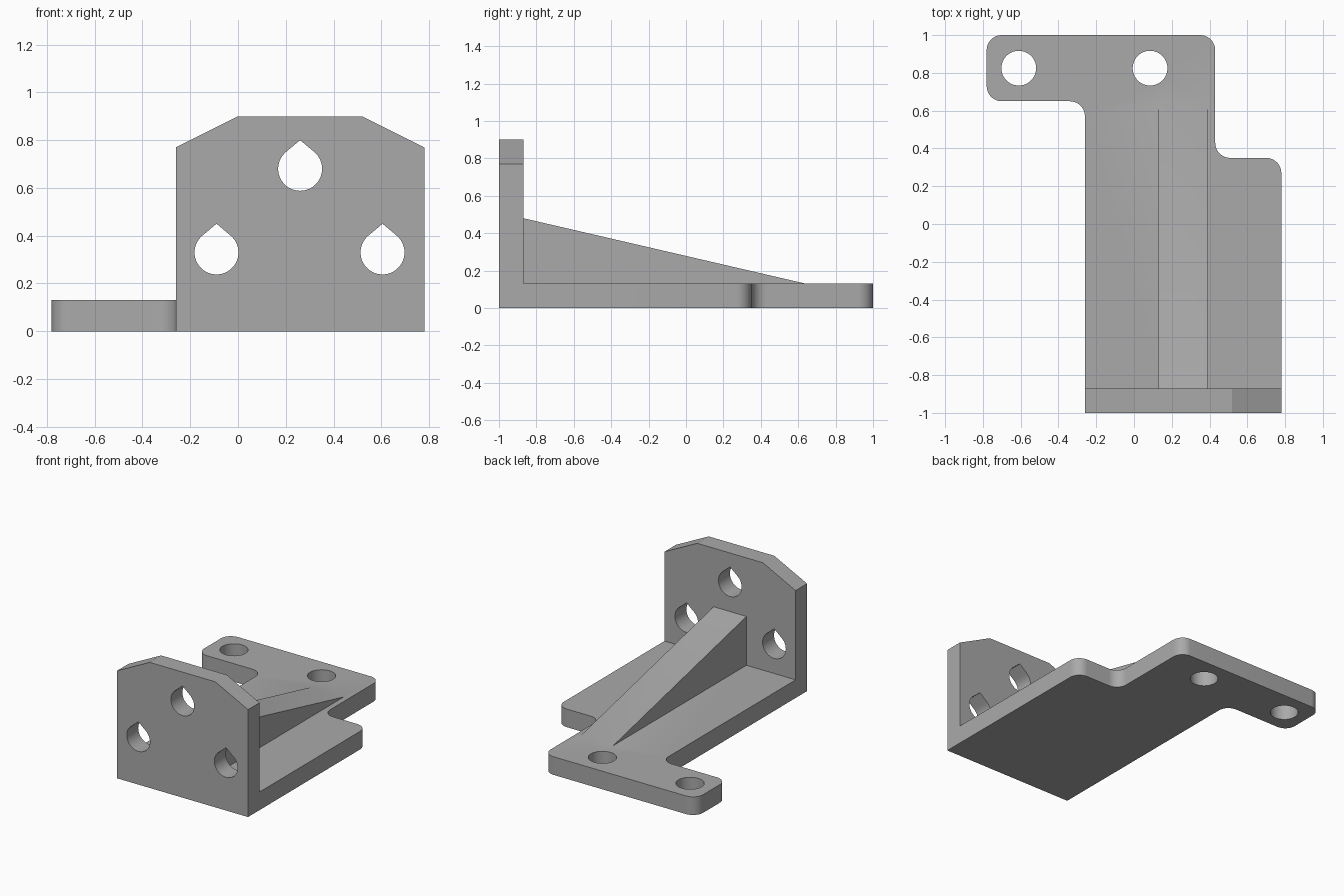
import bpy, bmesh
from math import acos, cos, sin, pi, tan, radians
from mathutils import Vector

if "Cube" in bpy.data.objects:
    bpy.data.objects.remove(bpy.data.objects["Cube"], do_unlink=True)

grey = bpy.data.materials.new("plain grey")
grey.use_nodes = True
colour = (0.4, 0.4, 0.4, 1)
grey.diffuse_color = colour
grey.node_tree.nodes["Principled BSDF"].inputs["Base Color"].default_value = colour

T = 0.13          # wall thickness
R = 0.092         # hole radius


def prism(name, outline, axis, low, high):
    """Extrude a 2D outline along x, y or z."""
    place = {"x": lambda a, b, d: (d, a, b),
             "y": lambda a, b, d: (a, d, b),
             "z": lambda a, b, d: (a, b, d)}[axis]
    bm = bmesh.new()
    face = bm.faces.new([bm.verts.new(place(a, b, low)) for a, b in outline])
    step = Vector(place(0, 0, high - low))
    new = bmesh.ops.extrude_face_region(bm, geom=[face])["geom"]
    bmesh.ops.translate(bm, vec=step, verts=[v for v in new if isinstance(v, bmesh.types.BMVert)])
    bmesh.ops.recalc_face_normals(bm, faces=bm.faces)
    mesh = bpy.data.meshes.new(name)
    bm.to_mesh(mesh)
    bm.free()
    mesh.materials.append(grey)
    obj = bpy.data.objects.new(name, mesh)
    bpy.context.collection.objects.link(obj)
    return obj


def rounded(corners, steps=10):
    """Round each (x, y, radius) corner of a right-angled outline."""
    points = []
    for i, (x, y, r) in enumerate(corners):
        p = Vector((x, y))
        if r == 0:
            points.append(p)
            continue
        u = (Vector(corners[i - 1][:2]) - p).normalized()
        v = (Vector(corners[(i + 1) % len(corners)][:2]) - p).normalized()
        centre = p + r * (u + v)
        for k in range(steps + 1):
            a = k / steps * pi / 2
            points.append(centre - r * (v * cos(a) + u * sin(a)))
    return points


def circle(x, y, n=48):
    return [(x + R * cos(2 * pi * k / n), y + R * sin(2 * pi * k / n)) for k in range(n)]


def teardrop(x, z, tip=0.12, n=40):
    """Circle whose top runs along tangents into a point."""
    half = acos(R / tip)
    start, sweep = pi / 2 + half, 2 * (pi - half)
    arc = [(x + R * cos(start + sweep * k / n), z + R * sin(start + sweep * k / n))
           for k in range(n + 1)]
    return arc + [(x, z + tip)]


def combine(target, other, operation):
    mod = target.modifiers.new(operation, "BOOLEAN")
    mod.operation, mod.solver, mod.object = operation, "EXACT", other
    bpy.context.view_layer.objects.active = target
    bpy.ops.object.modifier_apply(modifier=mod.name)
    bpy.data.objects.remove(other, do_unlink=True)


# Stepped foot with rounded lugs
r = 0.08
bracket = prism("bracket", rounded([
    (-0.26, -1, 0), (0.78, -1, 0), (0.78, 0.35, r), (0.43, 0.35, r),
    (0.43, 1, r), (-0.78, 1, r), (-0.78, 0.65, r), (-0.26, 0.65, r)]), "z", 0, T)

# Upright plate with clipped top corners
upright = prism("upright_plate", [
    (-0.26, 0), (0.78, 0), (0.78, 0.77), (0.52, 0.9), (0, 0.9), (-0.26, 0.77)],
    "y", -1, -1 + T)
combine(bracket, upright, "UNION")

# Sloping rib, its ends sunk into plate and foot
slope = 0.35 / 1.51
line = lambda y: (y, T + slope * (0.64 - y))
rib = prism("rib", [(-0.93, 0.05), line(0.85 - 0.01), line(-0.93)], "x", 0.13, 0.39)
combine(bracket, rib, "UNION")

# Screw holes in the foot
for x in (-0.61, 0.085):
    combine(bracket, prism("foot_hole", circle(x, 0.825), "z", -0.1, 0.3), "DIFFERENCE")

# Teardrop holes in the upright plate
for x, z in ((-0.09, 0.33), (0.26, 0.68), (0.605, 0.33)):
    combine(bracket, prism("plate_hole", teardrop(x, z), "y", -1.1, -0.8), "DIFFERENCE")

bpy.ops.object.select_all(action="DESELECT")
bracket.select_set(True)
bpy.context.view_layer.objects.active = bracket
bpy.ops.object.shade_smooth_by_angle(angle=radians(25))
